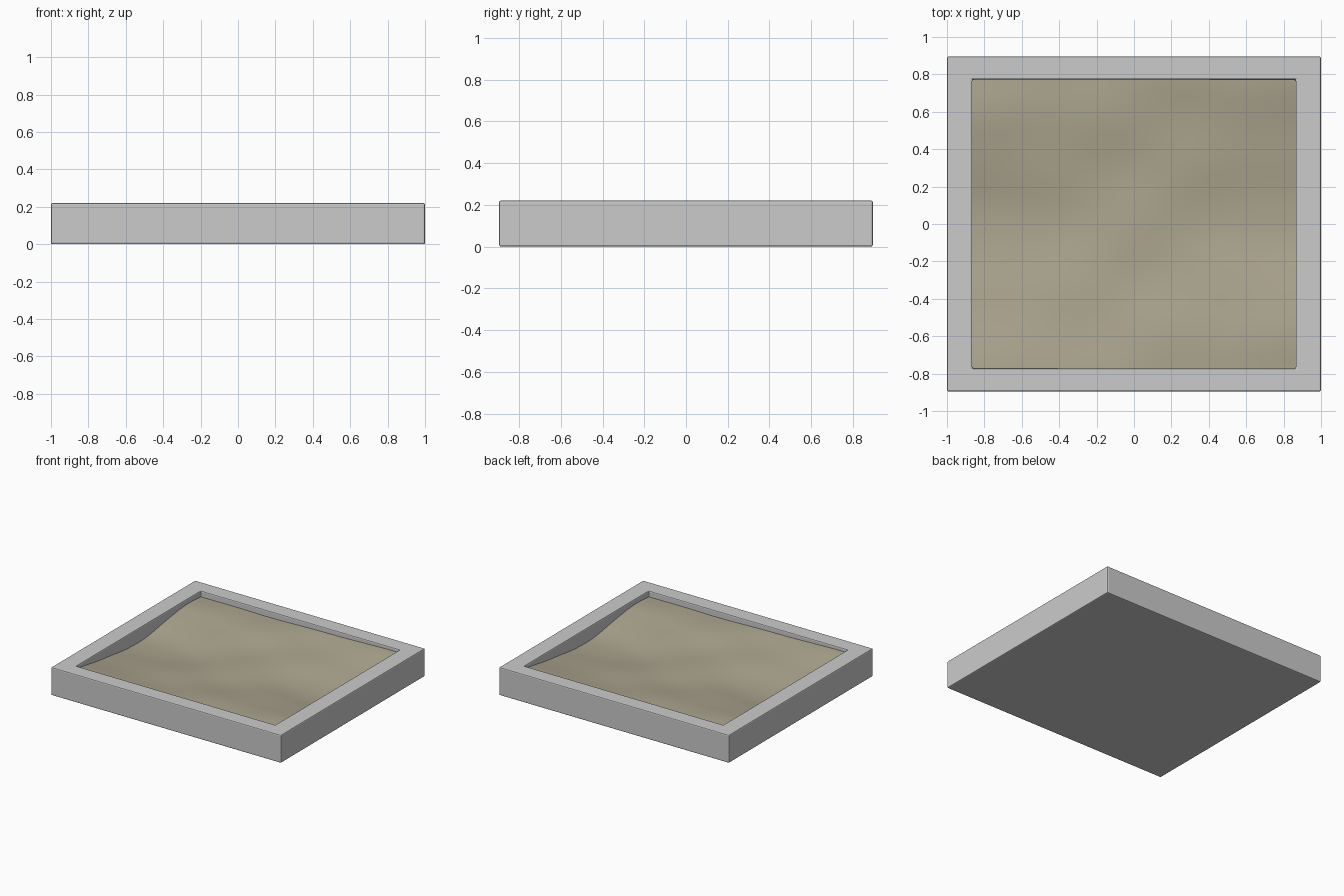
import bpy, bmesh, math

if "Cube" in bpy.data.objects:
    bpy.data.objects.remove(bpy.data.objects["Cube"])

W, D, H = 1.0, 0.895, 0.22        # half width, half depth, height
IX, IY, FLOOR = 0.865, 0.772, 0.05  # opening half sizes, inner floor level


def make_object(name, bm):
    mesh = bpy.data.meshes.new(name)
    bm.to_mesh(mesh)
    bm.free()
    obj = bpy.data.objects.new(name, mesh)
    bpy.context.collection.objects.link(obj)
    return obj


# Tray frame: nested rectangular rings bridged from outer base to inner floor
bm = bmesh.new()
rings = [(W, D, 0), (W, D, H), (IX, IY, H), (IX, IY, FLOOR)]
loops = [[bm.verts.new((sx * x, sy * y, z))
          for sx, sy in ((-1, -1), (1, -1), (1, 1), (-1, 1))] for x, y, z in rings]
for a, b in zip(loops, loops[1:]):
    for i in range(4):
        j = (i + 1) % 4
        bm.faces.new((a[i], a[j], b[j], b[i]))
bm.faces.new(loops[0][::-1])
bm.faces.new(loops[-1])
bmesh.ops.recalc_face_normals(bm, faces=bm.faces)
frame = make_object("tray_frame", bm)
bevel = frame.modifiers.new("soft_edges", 'BEVEL')
bevel.width = 0.008
bevel.segments = 2

# Rolling ground: edge and middle height profiles along y, blended across x
EDGE = [(-0.9, 0.20), (-0.77, 0.20), (-0.49, 0.152), (-0.33, 0.137), (-0.17, 0.112),
        (0.08, 0.106), (0.33, 0.15), (0.6, 0.185), (0.77, 0.172), (0.9, 0.168)]
MIDDLE = [(-0.9, 0.178), (-0.77, 0.178), (-0.4, 0.15), (0, 0.13),
          (0.4, 0.15), (0.77, 0.178), (0.9, 0.178)]


def sample(profile, y):
    for (y0, z0), (y1, z1) in zip(profile, profile[1:]):
        if y <= y1:
            return z0 + (z1 - z0) * (y - y0) / (y1 - y0)
    return profile[-1][1]


def smooth_sample(profile, y):
    return sum(sample(profile, y + k * 0.03) for k in range(-3, 4)) / 7


def ground_height(x, y):
    side = smooth_sample(EDGE, y if x < 0 else -y)
    t = min(abs(x) / IX, 1.0)
    t = t * t * (3 - 2 * t)
    z = side * t + smooth_sample(MIDDLE, y) * (1 - t)
    ripple = math.cos(7 * x - 9 * y) + 0.6 * math.cos(5 * x + 13 * y)
    return min(z + 0.004 * ripple * (1 - t), 0.212)


bm = bmesh.new()
bmesh.ops.create_grid(bm, x_segments=80, y_segments=72, size=1.0)
for v in bm.verts:
    v.co.x *= 0.996
    v.co.y *= 0.885
    v.co.z = ground_height(v.co.x, v.co.y)
for f in bm.faces:
    f.smooth = True
ground = make_object("soil_surface", bm)
soil = bpy.data.materials.new("soil")
soil.diffuse_color = (0.42, 0.38, 0.28, 1)
soil.use_nodes = True
soil.node_tree.nodes["Principled BSDF"].inputs["Base Color"].default_value = soil.diffuse_color
ground.data.materials.append(soil)
